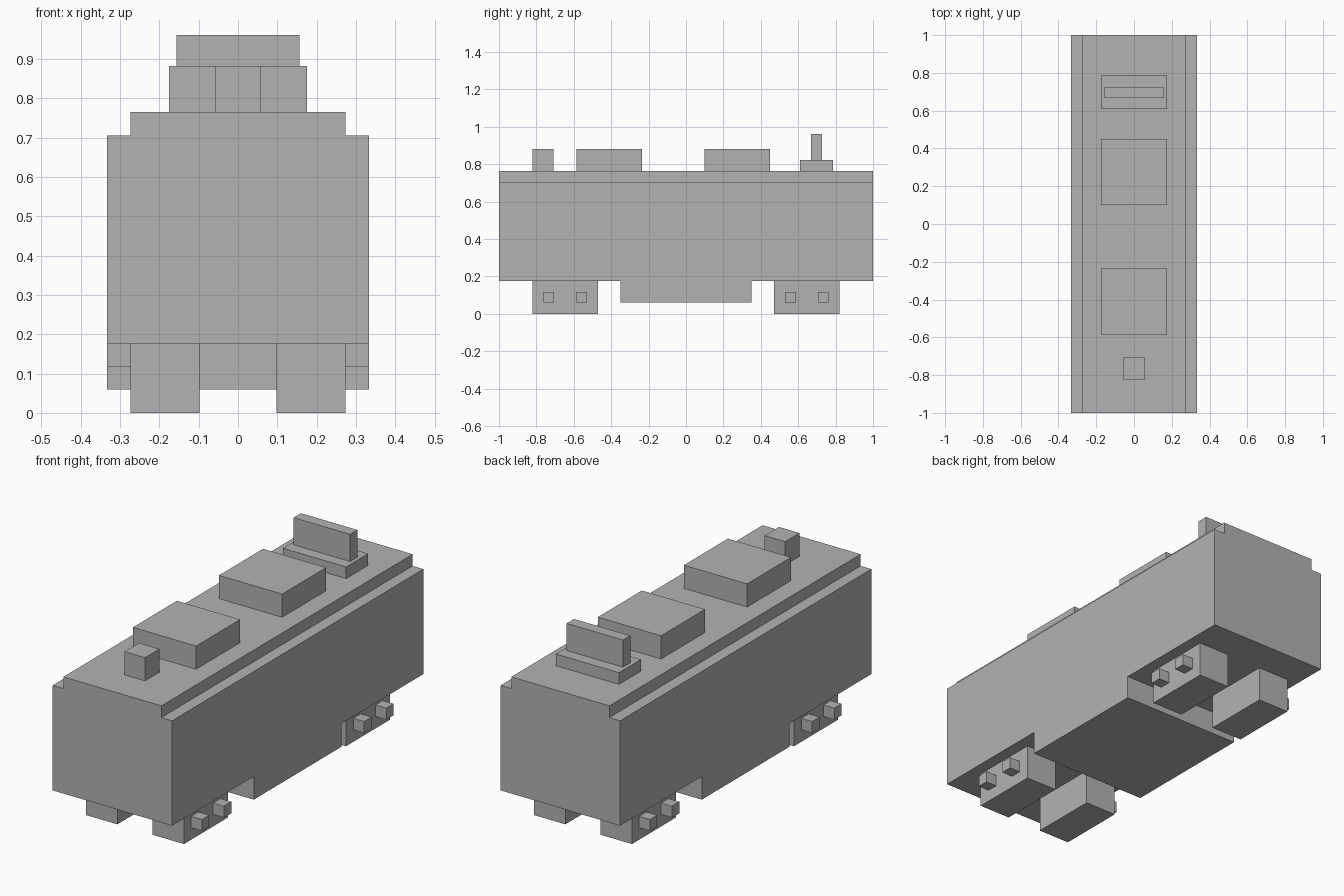
import bpy
import bmesh

cube = bpy.data.objects.get("Cube")
if cube:
    bpy.data.objects.remove(cube, do_unlink=True)

# Single plain grey
grey = bpy.data.materials.new("plain_grey")
grey.use_nodes = True
colour = (0.45, 0.45, 0.45, 1)
grey.diffuse_color = colour
grey.node_tree.nodes["Principled BSDF"].inputs["Base Color"].default_value = colour


def extrude_profile(name, points, y0, y1):
    """Extrude an x-z outline along y."""
    bm = bmesh.new()
    face = bm.faces.new([bm.verts.new((x, y0, z)) for x, z in points])
    ext = bmesh.ops.extrude_face_region(bm, geom=[face])
    verts = [v for v in ext["geom"] if isinstance(v, bmesh.types.BMVert)]
    bmesh.ops.translate(bm, verts=verts, vec=(0, y1 - y0, 0))
    bmesh.ops.recalc_face_normals(bm, faces=bm.faces)
    mesh = bpy.data.meshes.new(name)
    bm.to_mesh(mesh)
    bm.free()
    mesh.materials.append(grey)
    obj = bpy.data.objects.new(name, mesh)
    bpy.context.scene.collection.objects.link(obj)
    return obj


def box(name, x, y, z):
    points = [(x[0], z[0]), (x[1], z[0]), (x[1], z[1]), (x[0], z[1])]
    return extrude_profile(name, points, *y)


W, R = 0.333, 0.273              # half widths of body and roof
FLOOR, EAVE, ROOF = 0.177, 0.706, 0.765

# Body with stepped roof edges
half = [(W, FLOOR), (W, EAVE), (R, EAVE), (R, ROOF)]
extrude_profile("body", half + [(-x, z) for x, z in reversed(half)], -1, 1)

# Underfloor equipment case
box("underfloor_case", (-W, W), (-0.35, 0.35), (0.06, FLOOR))

# Roof equipment
box("front_roof_unit", (-0.176, 0.176), (-0.585, -0.235), (ROOF, 0.882))
box("rear_roof_unit", (-0.176, 0.176), (0.1, 0.45), (ROOF, 0.882))
box("roof_horn_box", (-0.057, 0.057), (-0.822, -0.708), (ROOF, 0.882))
box("collector_base", (-0.176, 0.176), (0.61, 0.785), (ROOF, 0.824))
box("collector_blade", (-0.157, 0.157), (0.668, 0.726), (0.824, 0.961))

# Bogie side blocks with axle boxes, at both ends and sides
for side, sx in (("left", 1), ("right", -1)):
    for end, sy in (("front", -1), ("rear", 1)):
        label = f"{end}_{side}"
        box(f"{label}_bogie", sorted((sx * 0.098, sx * R)),
            sorted((sy * 0.47, sy * 0.82)), (0, FLOOR))
        for i, y in enumerate((0.558, 0.734)):
            box(f"{label}_axle_box_{i + 1}", sorted((sx * R, sx * W)),
                (sy * y - 0.029, sy * y + 0.029), (0.06, 0.118))
